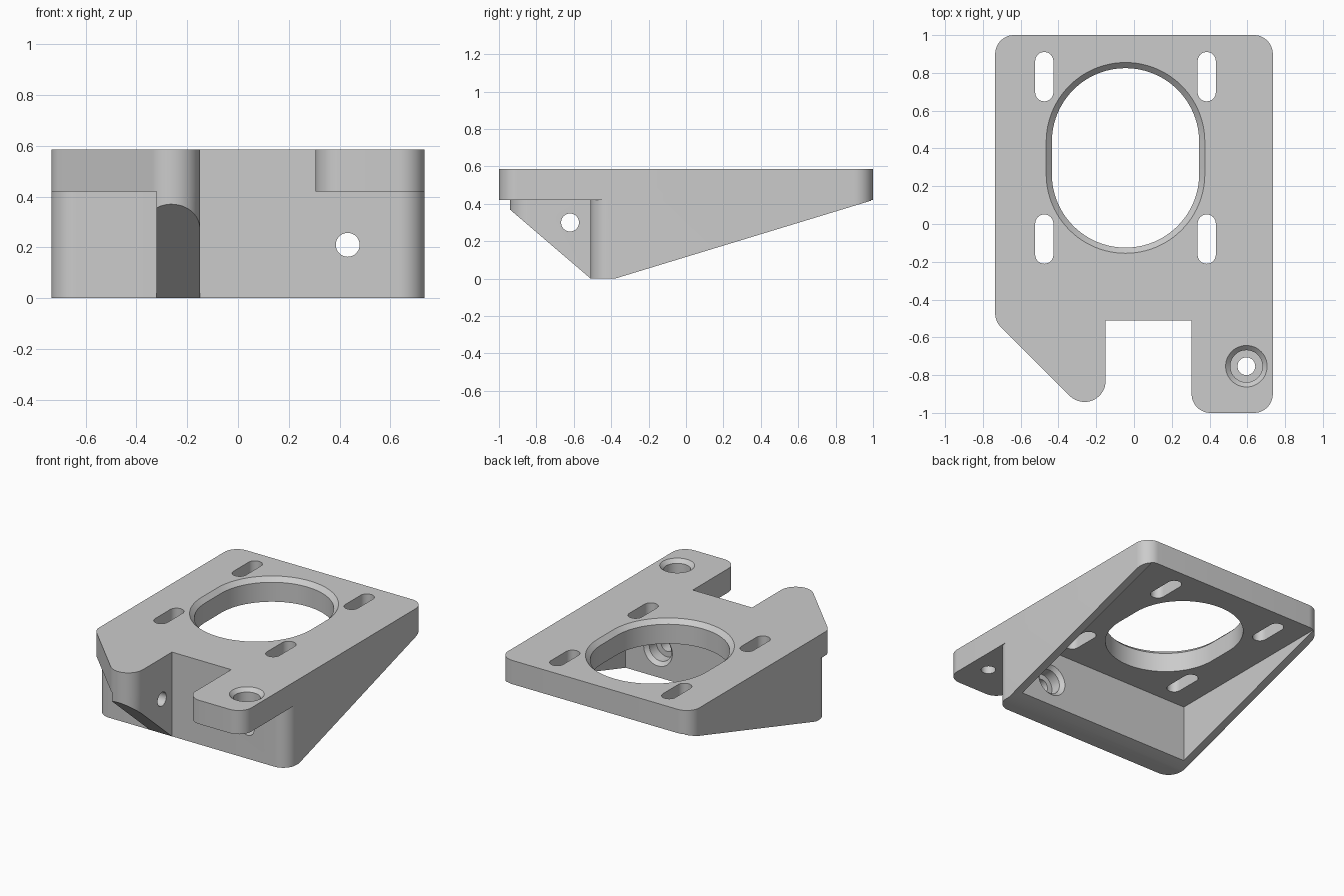
import bpy, bmesh, math
from mathutils import Vector

default = bpy.data.objects.get("Cube")
if default:
    bpy.data.objects.remove(default, do_unlink=True)

grey = bpy.data.materials.new("plain_grey")
grey.use_nodes = True
grey.diffuse_color = (0.6, 0.6, 0.6, 1)
grey.node_tree.nodes["Principled BSDF"].inputs["Base Color"].default_value = (0.6, 0.6, 0.6, 1)

# How the (outline a, outline b, depth) axes map to x, y, z
ALONG = {"z": lambda a, b, c: (a, b, c),
         "y": lambda a, b, c: (a, c, b),
         "x": lambda a, b, c: (c, a, b)}


def rounded(corners, n=12):
    """Outline from (a, b, radius) corners, each rounded with an arc."""
    pts = []
    for i, (a, b, r) in enumerate(corners):
        p = Vector((a, b))
        if r == 0:
            pts.append(p)
            continue
        d1 = (Vector(corners[i - 1][:2]) - p).normalized()
        d2 = (Vector(corners[(i + 1) % len(corners)][:2]) - p).normalized()
        half = math.acos(max(-1, min(1, d1.dot(d2)))) / 2
        centre = p + (d1 + d2).normalized() * r / math.sin(half)
        s = p + d1 * r / math.tan(half) - centre
        e = p + d2 * r / math.tan(half) - centre
        a0 = math.atan2(s.y, s.x)
        sweep = (math.atan2(e.y, e.x) - a0 + math.pi) % math.tau - math.pi
        for k in range(n + 1):
            t = a0 + sweep * k / n
            pts.append(centre + r * Vector((math.cos(t), math.sin(t))))
    # drop points that coincide where arcs meet
    return [p for i, p in enumerate(pts) if (p - pts[i - 1]).length > 0.001]


def stadium(a, b, r, straight=0.0, n=12):
    """Circle, or slot lengthened along b."""
    h = r + straight / 2
    return rounded([(a - r, b - h, r), (a + r, b - h, r),
                    (a + r, b + h, r), (a - r, b + h, r)], n)


def prism(name, outline, lo, hi, axis="z", end=None):
    """Solid between two matching outlines along an axis."""
    bm = bmesh.new()
    put = ALONG[axis]
    low = [bm.verts.new(put(p[0], p[1], lo)) for p in outline]
    top = [bm.verts.new(put(p[0], p[1], hi)) for p in (end or outline)]
    bm.faces.new(low)
    bm.faces.new(top)
    for i in range(len(low)):
        bm.faces.new((low[i - 1], low[i], top[i], top[i - 1]))
    bmesh.ops.recalc_face_normals(bm, faces=bm.faces)
    mesh = bpy.data.meshes.new(name)
    bm.to_mesh(mesh)
    bm.free()
    mesh.materials.append(grey)
    obj = bpy.data.objects.new(name, mesh)
    bpy.context.collection.objects.link(obj)
    return obj


def combine(target, tool, operation="DIFFERENCE"):
    """Apply a boolean and discard the tool."""
    mod = target.modifiers.new("boolean", "BOOLEAN")
    mod.operation, mod.object, mod.solver = operation, tool, "EXACT"
    bpy.context.view_layer.objects.active = target
    bpy.ops.object.modifier_apply(modifier=mod.name)
    bpy.data.objects.remove(tool, do_unlink=True)


def box(name, x0, x1, y0, y1, z0, z1):
    return prism(name, [(x0, y0), (x1, y0), (x1, y1), (x0, y1)], z0, z1)


def screw_hole(target, a, b, face, into, axis):
    """Through hole with a chamfered counterbore; into is the sign of depth."""
    def cut(r0, d0, r1, d1):
        combine(target, prism("cutter", stadium(a, b, r0), face + into * d0,
                              face + into * d1, axis, stadium(a, b, r1)))
    cut(0.047, -0.05, 0.047, 0.3)
    cut(0.085, -0.05, 0.085, 0.1)
    cut(0.14, -0.03, 0.085, 0.025)


W, FRONT, UNDER, TOP = 0.735, -0.51, 0.42, 0.585
R = 0.1

# Top plate with the notch, angled left corner and long right arm
plate_outline = rounded([
    (-W, 1, R), (-W, -0.515, R), (-0.308, -0.942, 0.112), (-0.15, -0.942, 0.112),
    (-0.15, FRONT, 0), (0.305, FRONT, 0), (0.305, -1, R), (W, -1, R), (W, 1, R)])
bracket = prism("motor_mount_bracket", plate_outline, UNDER, TOP)

# Support frame: front wall and two tapering side walls
frame = prism("support_frame", rounded([(-W, FRONT, R), (W, FRONT, R), (W, 1, R), (-W, 1, R)]),
              0, UNDER)
slope = UNDER / 1.38
combine(frame, prism("cutter", [(-0.38 - 0.3, -0.3 * slope), (1.3, UNDER + 0.3 * slope),
                                (1.3, -0.3)], -1, 1, "x"))
combine(frame, box("cutter", -0.68, 0.68, -0.31, 1.2, -0.5, UNDER + 0.1))

# Triangular rib beneath the left finger
rib = prism("front_rib", plate_outline, 0, UNDER)
combine(rib, box("cutter", -0.32, 0, -1.2, -0.45, -0.2, 0.8), "INTERSECT")
combine(rib, prism("cutter", [(FRONT, 0), (-0.942 - 0.432, 0.74), (-1.4, -0.2), (FRONT, -0.2)],
                   -1, 1, "x"))

combine(bracket, frame, "UNION")
combine(bracket, rib, "UNION")

# Large oblong opening with a chamfered rim
combine(bracket, prism("cutter", stadium(-0.045, 0.35, 0.39, 0.17, 24), 0.3, 0.8))
combine(bracket, prism("cutter", stadium(-0.045, 0.35, 0.39, 0.17, 24), TOP - 0.03, TOP + 0.03,
                       end=stadium(-0.045, 0.35, 0.45, 0.17, 24)))

# Four adjusting slots
for x in (-0.475, 0.385):
    for y in (-0.08, 0.78):
        combine(bracket, prism("cutter", stadium(x, y, 0.048, 0.165), 0.3, 0.8))

# Screw holes in the arm and the front wall, cross hole in the rib
screw_hole(bracket, 0.595, -0.753, TOP, -1, "z")
screw_hole(bracket, 0.432, 0.21, -0.31, -1, "y")
combine(bracket, prism("cutter", stadium(-0.62, 0.3, 0.048), -0.5, 0.1, "x"))

# Smooth curved walls, keep edges sharp
bpy.ops.object.select_all(action="DESELECT")
bracket.select_set(True)
bpy.context.view_layer.objects.active = bracket
bpy.ops.object.shade_smooth_by_angle(angle=math.radians(25))
